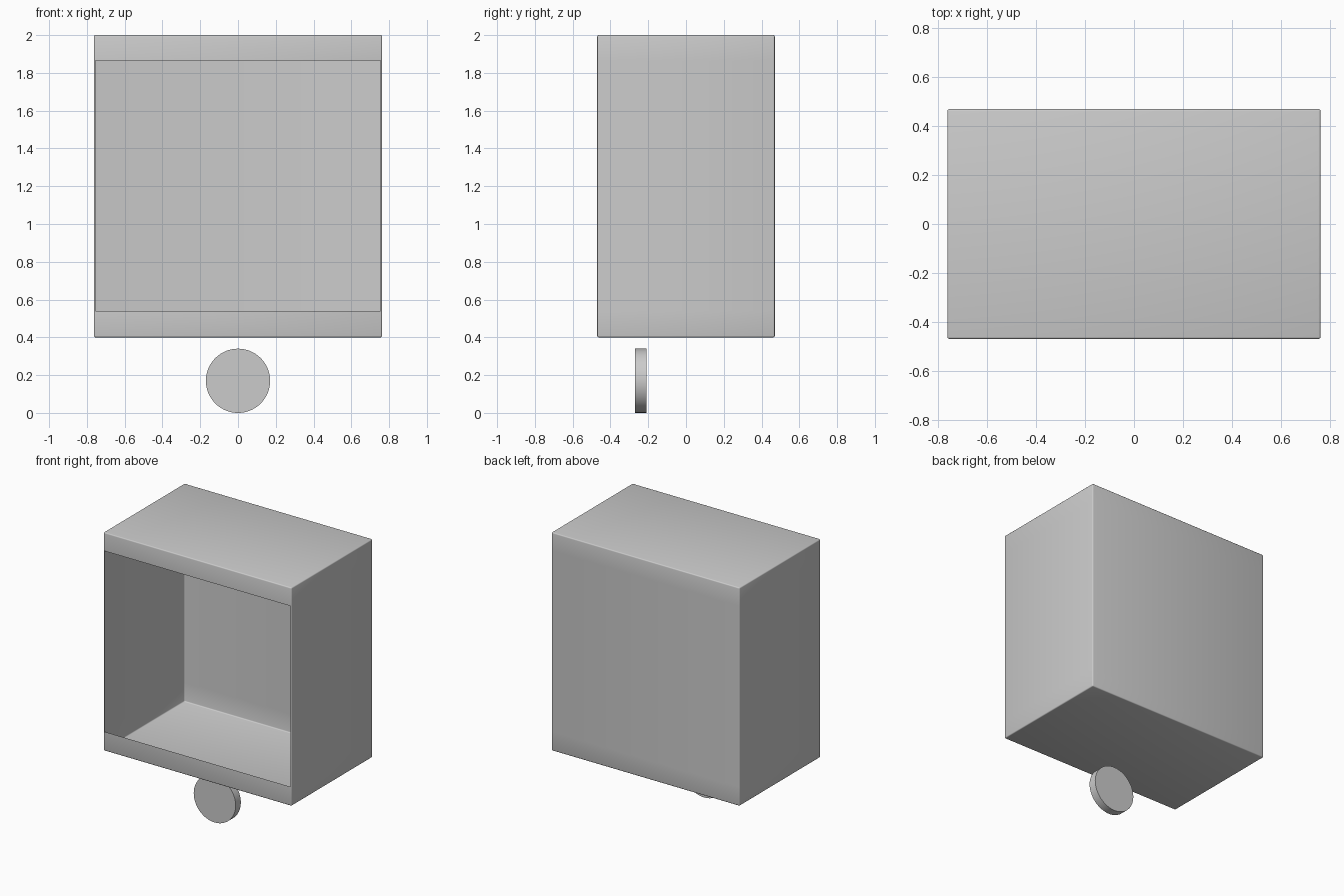
import bpy, bmesh, math
from mathutils import Matrix, Vector

if "Cube" in bpy.data.objects:
    bpy.data.objects.remove(bpy.data.objects["Cube"])

W, D, Z0, Z1 = 1.526, 0.94, 0.40, 2.0   # cabinet size
OPEN_LOW, OPEN_HIGH = 0.54, 1.865       # front opening heights


def finish(bm, name):
    mesh = bpy.data.meshes.new(name)
    bm.to_mesh(mesh)
    bm.free()
    obj = bpy.data.objects.new(name, mesh)
    bpy.context.collection.objects.link(obj)
    bpy.ops.object.select_all(action='DESELECT')
    obj.select_set(True)
    bpy.context.view_layer.objects.active = obj
    bpy.ops.object.shade_smooth_by_angle(angle=math.radians(35))
    return obj


# Thin sheet cabinet with softened edges
bm = bmesh.new()
bmesh.ops.create_cube(bm, size=1, matrix=Matrix.Translation((0, 0, (Z0 + Z1) / 2))
                      @ Matrix.Diagonal((W, D, Z1 - Z0, 1)))
bmesh.ops.bevel(bm, geom=bm.edges[:], offset=0.008, segments=3,
                profile=0.5, affect='EDGES')

# Open front between the top and bottom rails
for z in (OPEN_LOW, OPEN_HIGH):
    bmesh.ops.bisect_plane(bm, geom=bm.verts[:] + bm.edges[:] + bm.faces[:],
                           plane_co=Vector((0, 0, z)), plane_no=Vector((0, 0, 1)))
opening = []
for f in bm.faces:
    c = f.calc_center_median()
    if f.normal.y < -0.99 and OPEN_LOW < c.z < OPEN_HIGH:
        opening.append(f)
bmesh.ops.delete(bm, geom=opening, context='FACES')
finish(bm, "cabinet_shell")

# Round disc below the cabinet
bm = bmesh.new()
bmesh.ops.create_cone(bm, cap_ends=True, segments=64, radius1=0.17, radius2=0.17, depth=0.06,
                      matrix=Matrix.Translation((0, -0.24, 0.17))
                      @ Matrix.Rotation(math.pi / 2, 4, 'X'))
finish(bm, "lower_disc")
